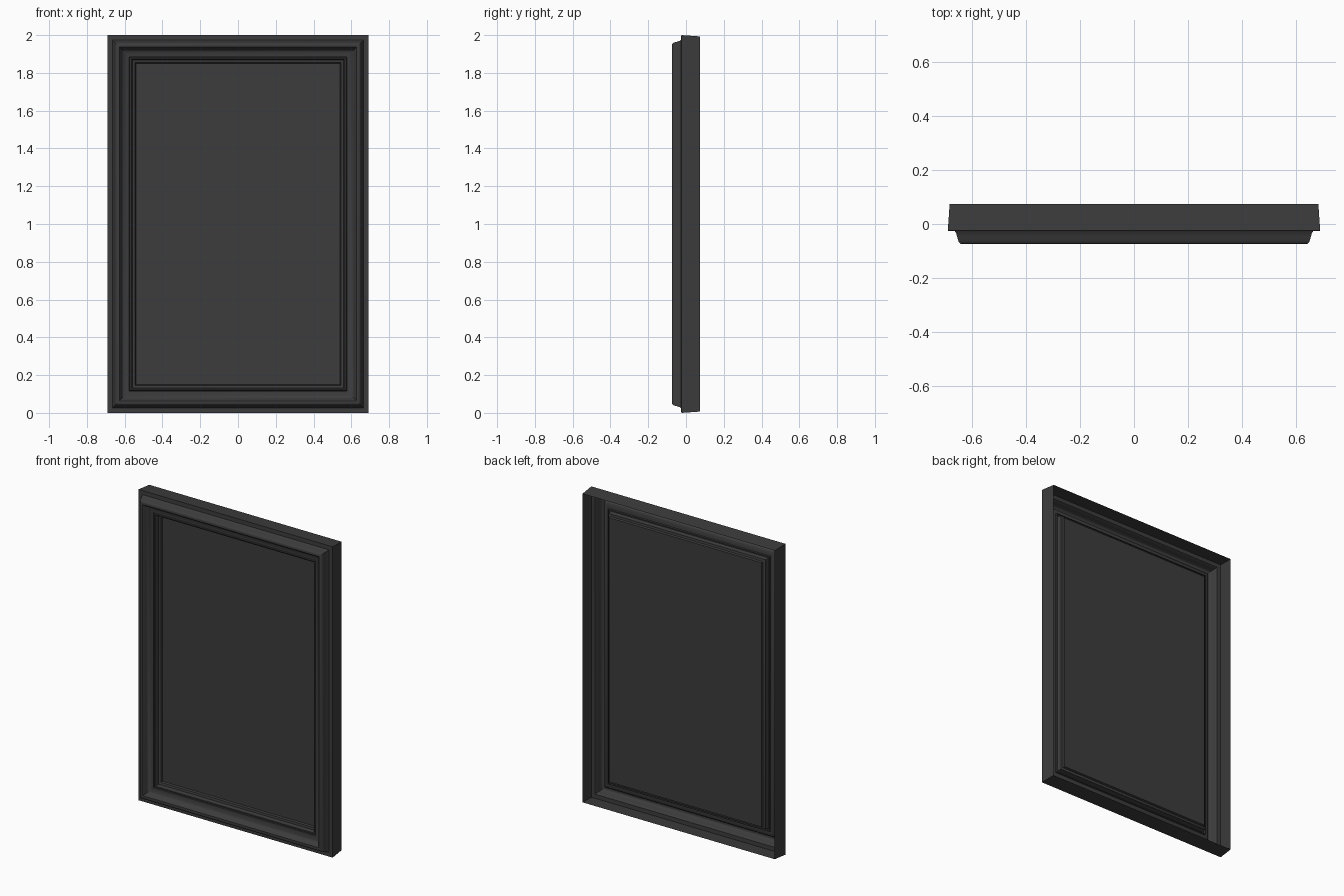
import bpy, bmesh, math

if "Cube" in bpy.data.objects:
    bpy.data.objects.remove(bpy.data.objects["Cube"])

HALF_W, HALF_H = 0.691, 1.0   # outer half sizes
PANEL_INSET, PANEL_Y = 0.152, 0.006

dark = bpy.data.materials.new("dark_paint")
dark.diffuse_color = (0.045, 0.045, 0.045, 1)
dark.use_nodes = True
dark.node_tree.nodes["Principled BSDF"].inputs["Base Color"].default_value = dark.diffuse_color


def rect(inset, y):
    """Corners of a rectangle set in from the outer edge, seen from the front."""
    w, h = HALF_W - inset, HALF_H - inset
    return [(-w, y, 1 - h), (w, y, 1 - h), (w, y, 1 + h), (-w, y, 1 + h)]


def finish(name, bm):
    mesh = bpy.data.meshes.new(name)
    bm.to_mesh(mesh)
    bm.free()
    mesh.materials.append(dark)
    obj = bpy.data.objects.new(name, mesh)
    bpy.context.collection.objects.link(obj)
    bpy.ops.object.select_all(action='DESELECT')
    obj.select_set(True)
    bpy.context.view_layer.objects.active = obj
    bpy.ops.object.shade_smooth_by_angle(angle=math.radians(28))
    return obj


# moulding section as (inset, y): an open shell, hollow at the back
profile = [(0.007, 0.075), (0.0, -0.025)]                       # tapered outer wall
profile += [(0.026, -0.026), (0.031, -0.034), (0.035, -0.048)]   # lip and cove
profile += [(0.038, -0.060)]
for i in range(1, 6):                                           # rounded ridge
    a = math.radians(18 * i)
    profile.append((0.055 - 0.015 * math.cos(a), -0.062 - 0.013 * math.sin(a)))
profile += [(0.064, -0.073), (0.070, -0.066)]
for i in range(1, 6):                                           # inner hollow
    a = math.radians(18 * i)
    profile.append((0.110 - 0.038 * math.cos(a), -0.062 + 0.026 * math.sin(a)))
profile += [(0.115, -0.036), (0.116, -0.030)]
for i in range(7):                                              # small bead
    a = math.radians(30 * i)
    profile.append((0.124 - 0.007 * math.cos(a), -0.026 - 0.008 * math.sin(a)))
profile += [(0.133, -0.010), (0.146, -0.006), (0.150, PANEL_Y)]

# mitred frame swept round the rectangle
bm = bmesh.new()
loops = [[bm.verts.new(c) for c in rect(*p)] for p in profile]
for a, b in zip(loops, loops[1:]):
    for k in range(4):
        n = (k + 1) % 4
        bm.faces.new((a[k], a[n], b[n], b[k]))
finish("moulded_frame", bm)

# flat panel filling the opening
bm = bmesh.new()
bm.faces.new([bm.verts.new(c) for c in rect(PANEL_INSET - 0.002, PANEL_Y)])
finish("flat_panel", bm)
